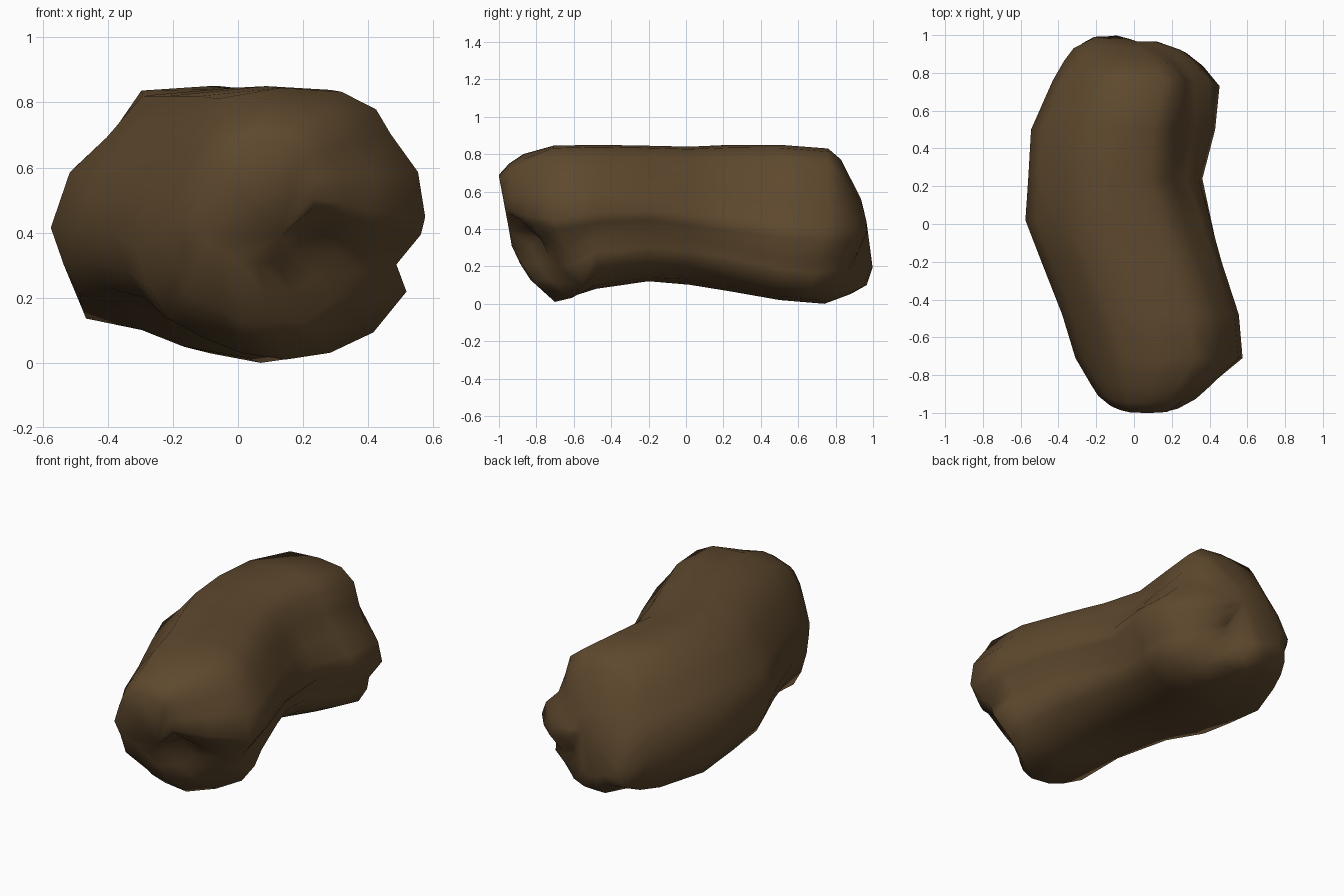
import bpy, bmesh, math
from mathutils import Vector

cube = bpy.data.objects.get("Cube")
if cube:
    bpy.data.objects.remove(cube, do_unlink=True)

# Earthy brown skin
brown = bpy.data.materials.new("earthy_brown")
brown.use_nodes = True
color = (0.113, 0.066, 0.027, 1)
brown.diffuse_color = color
bsdf = brown.node_tree.nodes["Principled BSDF"]
bsdf.inputs["Base Color"].default_value = color
bsdf.inputs["Roughness"].default_value = 0.9

# Lobed cross-sections, counter-clockwise from the right flank
front_profile = [(1, .05), (.95, .38), (.76, .66), (.66, .84), (.42, .97),
                 (0, 1), (-.44, .92), (-.69, .57), (-.89, .24), (-1, -.18),
                 (-.92, -.47), (-.8, -.69), (-.52, -.85), (-.28, -.95),
                 (.03, -1), (.34, -.95), (.64, -.8), (.87, -.5),
                 (.8, -.3), (.97, -.08)]
rear_profile = [(.93, .03), (.77, .26), (.61, .52), (.52, .8), (.33, .96),
                (0, 1), (-.44, .97), (-.63, .63), (-.88, .37), (-1, -.12),
                (-.92, -.45), (-.84, -.72), (-.5, -.8), (-.22, -.93),
                (.13, -1), (.46, -.95), (.73, -.8), (.84, -.6),
                (.84, -.45), (1, -.2)]

# Bent body: y, left, right, bottom, top, tilt
rings = [(-.965, -.13, .24, .3, .69, -.035), (-.915, -.19, .34, .2, .75, -.03),
         (-.85, -.23, .42, .11, .8, -.02), (-.71, -.31, .575, .01, .845, 0),
         (-.48, -.38, .555, .08, .85, 0), (-.2, -.49, .47, .12, .845, 0),
         (.02, -.575, .43, .1, .84, 0), (.24, -.56, .38, .065, .85, 0),
         (.5, -.545, .43, .02, .85, 0), (.76, -.43, .455, 0, .83, 0),
         (.86, -.37, .37, .03, .77, -.03), (.925, -.32, .28, .08, .67, -.045),
         (.968, -.24, .14, .18, .56, -.032)]

# Soft hollows: centre, reach, depth
dents = [(Vector((.3, .1, .25)), .2, .05),
         (Vector((.36, .8, .5)), .12, .04)]


def shape_point(point, axis):
    for centre, reach, depth in dents:
        fall = math.exp(-((point - centre).length / reach) ** 2)
        point = point + (axis - point).normalized() * depth * fall
    return point


def section(y, left, right, low, high, tilt):
    axis = Vector(((left + right) / 2, y, (low + high) / 2))
    w, h = (right - left) / 2, (high - low) / 2
    blend = min(max(y / .6 + .5, 0), 1)
    # Both ends are cut back along their lower right edge
    slant = .3 if y < -.6 else -.15 if y > .7 else 0
    points = []
    for i, (a, b) in enumerate(zip(front_profile, rear_profile)):
        u, v = Vector(a).lerp(Vector(b), blend)
        # Puckered flutes on the two rounded ends
        flute = .95 if tilt and i % 2 == 0 else 1
        back = tilt * v + slant * max(u, 0) * max(-v, 0)
        offset = Vector((u * w * flute, back, v * h * flute))
        points.append(shape_point(axis + offset, axis))
    return points


bm = bmesh.new()
loops = [[bm.verts.new(p) for p in section(*ring)] for ring in rings]

# Skin between neighbouring rings
count = len(front_profile)
for a, b in zip(loops, loops[1:]):
    for i in range(count):
        j = (i + 1) % count
        bm.faces.new((a[i], a[j], b[j], b[i]))

# Dimpled fan at each end
for loop, tip in ((loops[0], (.13, -.945, .39)), (loops[-1], (.02, .965, .44))):
    pole = bm.verts.new(tip)
    for i in range(count):
        bm.faces.new((loop[i], loop[(i + 1) % count], pole))

bmesh.ops.recalc_face_normals(bm, faces=bm.faces)
for face in bm.faces:
    face.smooth = True

mesh = bpy.data.meshes.new("lumpy_body")
bm.to_mesh(mesh)
bm.free()
mesh.materials.append(brown)
body = bpy.data.objects.new("lumpy_body", mesh)
bpy.context.collection.objects.link(body)
